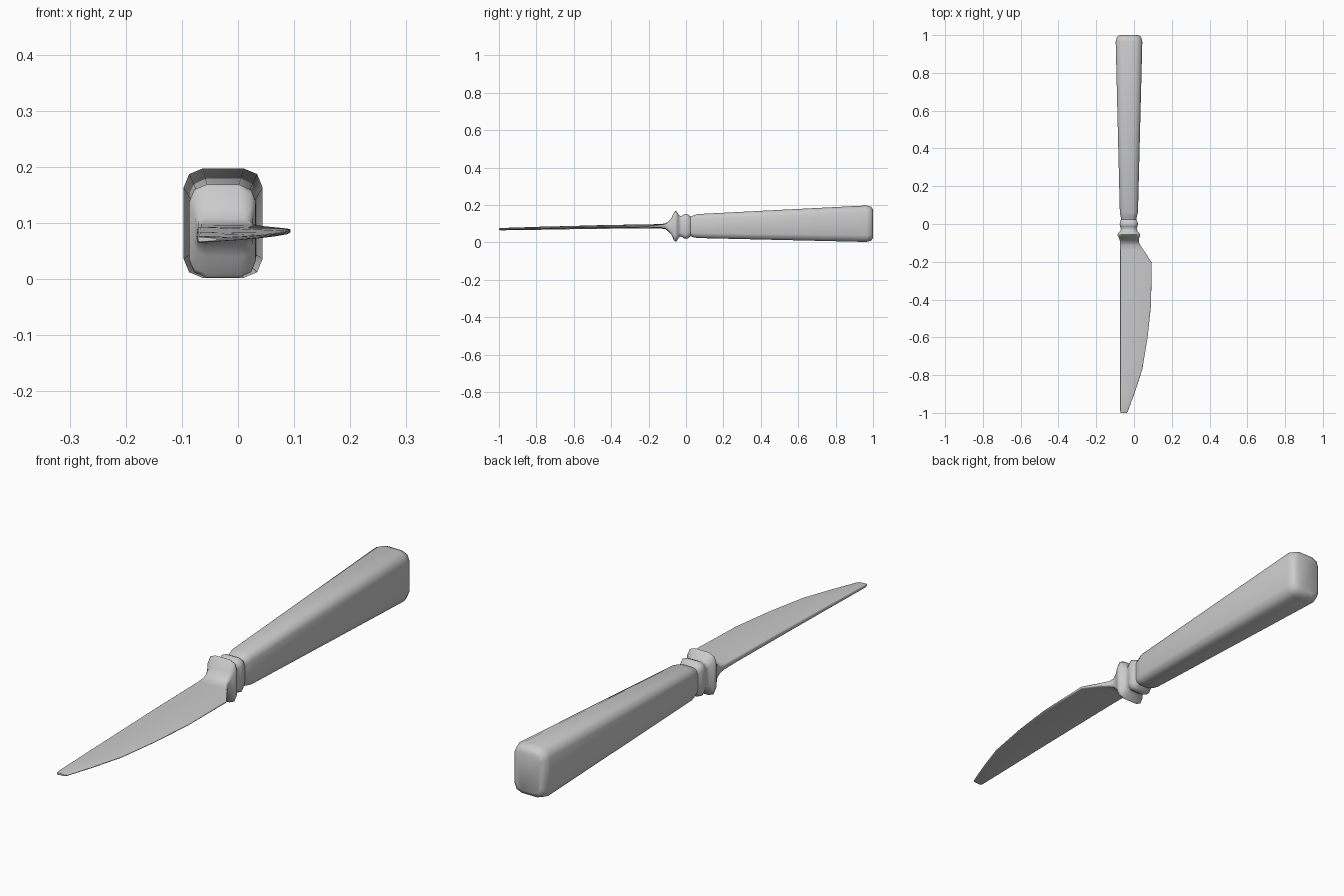
import bpy, bmesh, math


def section(y, x0, x1, z0, z1, r, edge=1.0):
    """Rounded rectangle across the knife; edge < 1 thins the +x (cutting) side."""
    zc, w, h = (z0 + z1) / 2, x1 - x0, (z1 - z0) / 2
    rx, rz = min(r, w * 0.25), min(r, h * 0.6)
    pts = []
    for cx, cz, start in ((x1 - rx, h - rz, 0), (x0 + rx, h - rz, 90),
                          (x0 + rx, rz - h, 180), (x1 - rx, rz - h, 270)):
        for a in (0, 45, 90):
            t = math.radians(start + a)
            x, z = cx + rx * math.cos(t), cz + rz * math.sin(t)
            pts.append((x, y, zc + z * (1 + (edge - 1) * (x - x0) / w)))
    return pts


def loft(name, sections, cap_first=False, cap_last=False):
    bm = bmesh.new()
    rings = [[bm.verts.new(p) for p in section(*s)] for s in sections]
    n = len(rings[0])
    for a, b in zip(rings, rings[1:]):
        for i in range(n):
            j = (i + 1) % n
            bm.faces.new((a[i], a[j], b[j], b[i]))
    if cap_first:
        bm.faces.new(rings[0][::-1])
    if cap_last:
        bm.faces.new(rings[-1])
    bmesh.ops.recalc_face_normals(bm, faces=bm.faces)
    if not (cap_first and cap_last) and sum(f.normal.z * (f.calc_center_median().z - 0.085)
                                            for f in bm.faces) < 0:
        bmesh.ops.reverse_faces(bm, faces=bm.faces)
    mesh = bpy.data.meshes.new(name)
    bm.to_mesh(mesh)
    bm.free()
    ob = bpy.data.objects.new(name, mesh)
    bpy.context.collection.objects.link(ob)
    bpy.ops.object.select_all(action='DESELECT')
    ob.select_set(True)
    bpy.context.view_layer.objects.active = ob
    bpy.ops.object.shade_smooth_by_angle(angle=math.radians(55))
    return ob


# shared joints: y, x0, x1, z0, z1, corner radius, edge thinning
neck = (0.025, -0.068, 0.012, 0.033, 0.138, 0.022)
heel = (-0.135, -0.073, 0.049, 0.074, 0.098, 0.008, 0.7)

# tapering handle with rounded butt
loft("handle", [
    neck,
    (0.043, -0.071, 0.016, 0.026, 0.145, 0.024),
    (0.062, -0.075, 0.021, 0.023, 0.151, 0.026),
    (0.965, -0.097, 0.044, 0.002, 0.197, 0.034),
    (0.990, -0.091, 0.038, 0.009, 0.190, 0.032),
    (1.000, -0.077, 0.024, 0.024, 0.175, 0.025),
], cap_last=True)

# turned collar ring and flared bolster running into the blade
loft("bolster", [
    neck,
    (0.012, -0.074, 0.018, 0.022, 0.148, 0.024),
    (0.000, -0.076, 0.021, 0.018, 0.153, 0.025),
    (-0.012, -0.074, 0.018, 0.022, 0.148, 0.024),
    (-0.026, -0.069, 0.014, 0.031, 0.140, 0.022),
    (-0.038, -0.073, 0.018, 0.026, 0.145, 0.024),
    (-0.048, -0.084, 0.029, 0.008, 0.163, 0.028),
    (-0.056, -0.087, 0.032, 0.003, 0.168, 0.030),
    (-0.064, -0.085, 0.031, 0.010, 0.161, 0.028),
    (-0.078, -0.077, 0.027, 0.040, 0.130, 0.020),
    (-0.096, -0.074, 0.026, 0.060, 0.109, 0.014, 0.9),
    (-0.112, -0.073, 0.033, 0.070, 0.101, 0.010, 0.8),
    heel,
])

# blade with straight spine and curved cutting edge
loft("blade", [
    heel,
    (-0.205, -0.073, 0.094, 0.075, 0.096, 0.007, 0.4),
    (-0.430, -0.073, 0.090, 0.072, 0.093, 0.007, 0.3),
    (-0.600, -0.073, 0.072, 0.070, 0.088, 0.006, 0.3),
    (-0.770, -0.073, 0.044, 0.067, 0.084, 0.006, 0.3),
    (-0.890, -0.073, 0.005, 0.065, 0.080, 0.005, 0.4),
    (-0.990, -0.073, -0.032, 0.064, 0.077, 0.004, 0.5),
    (-1.000, -0.071, -0.038, 0.066, 0.075, 0.003, 0.5),
], cap_last=True)
